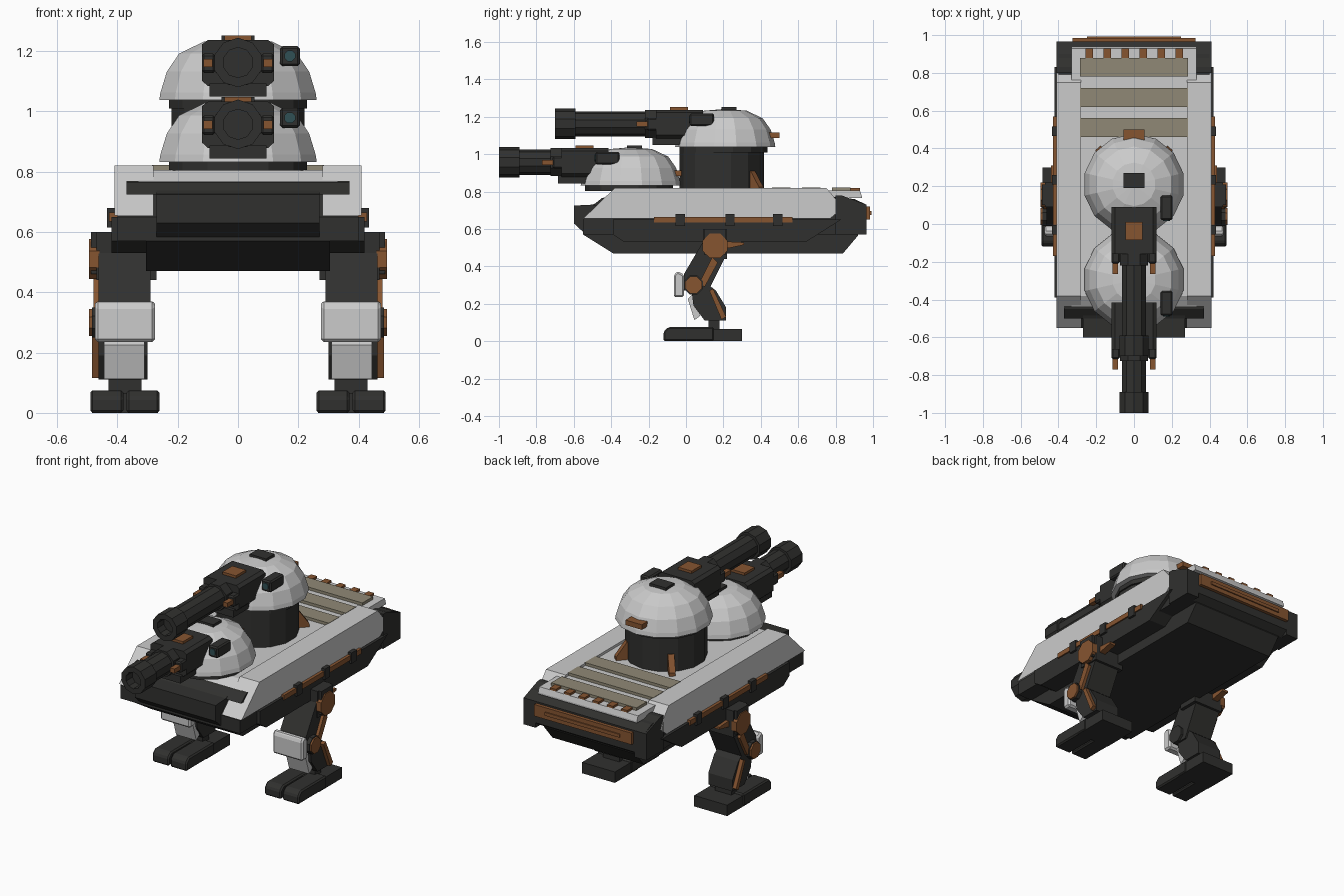
import bpy, bmesh, math
from mathutils import Matrix, Vector

if "Cube" in bpy.data.objects:
    bpy.data.objects.remove(bpy.data.objects["Cube"])


def material(name, rgb):
    m = bpy.data.materials.new(name)
    m.diffuse_color = (*rgb, 1)
    m.use_nodes = True
    m.node_tree.nodes["Principled BSDF"].inputs["Base Color"].default_value = m.diffuse_color
    return m


LIGHT = material("light_armour", (0.55, 0.55, 0.55))
DARK = material("dark_metal", (0.03, 0.03, 0.028))
BROWN = material("copper_brown", (0.24, 0.09, 0.03))
TAN = material("tan_slats", (0.28, 0.25, 0.18))
GLASS = material("lens", (0.03, 0.08, 0.09))


def finish(name, bm, mat, mirror=False, bevel=0.0):
    bmesh.ops.recalc_face_normals(bm, faces=bm.faces)
    me = bpy.data.meshes.new(name)
    bm.to_mesh(me)
    bm.free()
    me.materials.append(mat)
    ob = bpy.data.objects.new(name, me)
    bpy.context.collection.objects.link(ob)
    if bevel:
        b = ob.modifiers.new("bevel", 'BEVEL')
        b.width, b.segments = bevel, 1
    if mirror:
        ob.modifiers.new("mirror", 'MIRROR')
    return ob


def prism(name, pts, a, b, mat, axis='X', **kw):
    """Extrude an outline from a to b: (y, z) points along X, or (x, z) points along Y."""
    bm = bmesh.new()
    put = (lambda p, d: (d, p[0], p[1])) if axis == 'X' else (lambda p, d: (p[0], d, p[1]))
    r0 = [bm.verts.new(put(p, a)) for p in pts]
    r1 = [bm.verts.new(put(p, b)) for p in pts]
    bm.faces.new(r0)
    bm.faces.new(r1)
    n = len(pts)
    for i in range(n):
        j = (i + 1) % n
        bm.faces.new((r0[i], r0[j], r1[j], r1[i]))
    return finish(name, bm, mat, **kw)


def box(name, x, y, z, mat, **kw):
    return prism(name, [(y[0], z[0]), (y[1], z[0]), (y[1], z[1]), (y[0], z[1])], *x, mat, **kw)


def ngon(cy, cz, r, n=8):
    r /= math.cos(math.pi / n)
    return [(cy + r * math.cos((2 * i + 1) * math.pi / n),
             cz + r * math.sin((2 * i + 1) * math.pi / n)) for i in range(n)]


def lathe(name, prof, centre, n, mat, axis='Z', **kw):
    """Spin (radius, height) points round Z or Y; radius 0 ends close to a point."""
    bm = bmesh.new()
    rings = []
    for r, h in prof:
        ring = []
        for i in range(n if r else 1):
            t = (2 * i + 1) * math.pi / n
            u, v = r * math.cos(t), r * math.sin(t)
            p = Vector((u, v, h)) if axis == 'Z' else Vector((u, h, v))
            ring.append(bm.verts.new(p + Vector(centre)))
        rings.append(ring)
    for a, b in zip(rings, rings[1:]):
        for i in range(n):
            j = (i + 1) % n
            f = [a[i % len(a)], a[j % len(a)], b[j % len(b)], b[i % len(b)]]
            bm.faces.new(list(dict.fromkeys(f)))
    return finish(name, bm, mat, **kw)


# Hull
prism("lower_hull", [(-.55, .60), (-.55, .57), (-.39, .47), (.84, .47), (.92, .565), (.92, .60)],
      -.305, .305, DARK)
prism("main_hull", [(-.55, .57), (.92, .57), (.965, .60), (.965, .73), (.90, .76), (.80, .77),
                    (-.43, .76), (-.55, .65)], -.40, .40, DARK)
prism("nose_plate", [(-.54, .575), (-.60, .63), (-.60, .725), (-.50, .73), (-.42, .77),
                     (-.30, .77), (-.30, .575)], -.27, .27, DARK)
prism("front_strip", [(-.50, .725), (-.45, .765), (-.40, .775), (-.40, .725)], -.37, .37, DARK)
prism("side_skirt", [(-.39, .65), (-.39, .57), (-.33, .53), (.64, .53), (.83, .65)],
      .30, .42, DARK, mirror=True)
prism("rear_corner", [(.36, .955), (.41, .83), (.41, .965), (.36, .965)], 0, .001, DARK).hide_render = True
prism("rear_corner_guard", [(.80, .57), (.965, .57), (.965, .73), (.83, .78), (.80, .78)],
      .33, .41, DARK, mirror=True)

# Light armour and deck
prism("side_armour", [(-.38, .82), (.75, .82), (.83, .725), (.83, .705), (.77, .655), (-.55, .655)],
      .28, .41, LIGHT, mirror=True)
prism("centre_deck", [(-.44, .765), (-.38, .805), (.93, .805), (.94, .775), (.94, .765)],
      -.33, .33, LIGHT)
for i, y in enumerate((.46, .62, .78)):
    box(f"deck_slat_{i}", (-.285, .285), (y, y + .10), (.80, .822), TAN)
for i in range(6):
    x = -.238 + i * .0955
    box(f"exhaust_block_{i}", (x - .02, x + .02), (.79, .93), (.79, .818), BROWN)
box("rear_panel", (-.325, .325), (.95, .985), (.65, .72), BROWN)
box("rear_panel_bar", (-.25, .25), (.98, .992), (.675, .695), BROWN)
box("side_rail", (.40, .428), (-.17, .57), (.635, .665), BROWN, mirror=True)
for i, y in enumerate((-.03, .235, .49)):
    box(f"rail_bracket_{i}", (.40, .434), (y - .025, y + .025), (.615, .68), DARK, mirror=True)

# Turrets: (name, dome centre y, dome base z, muzzle y)
DOME = [(0, 0), (.268, 0), (.264, .025), (.242, .095), (.20, .155), (.115, .195), (0, .205)]
for tag, cy, z, muzzle in (("front", -.295, .832, -1.0), ("rear", .21, 1.037, -.70)):
    zc = z + .125
    lathe(tag + "_dome", DOME, (0, cy, z), 14, LIGHT)
    lathe(tag + "_dome_ring", [(0, 0), (.235, 0), (.235, .03), (0, .03)], (0, cy - .01, z - .028), 14, DARK)
    box(tag + "_roof_hatch", (-.055, .055), (cy - .02, cy + .06), (z + .19, z + .215), DARK)
    box(tag + "_rear_box", (-.055, .055), (cy + .20, cy + .29), (z + .05, z + .08), BROWN)
    # gun with hollow muzzle
    k = 1 / math.cos(math.pi / 10)
    lathe(tag + "_barrel", [(0, .06), (.05, .06), (.05, 0), (.078 * k, 0), (.078 * k, .11),
                            (.064 * k, .11), (.064 * k, cy - muzzle - .1), (0, cy - muzzle - .1)],
          (0, muzzle, zc), 10, DARK, axis='Y')
    # mantlet and its fittings
    c = [(-.12, -.06), (-.10, -.078), (.10, -.078), (.12, -.06),
         (.12, .06), (.10, .075), (-.10, .075), (-.12, .06)]
    prism(tag + "_mantlet", [(u, zc + v) for u, v in c], cy - .37, cy - .12, DARK, axis='Y')
    prism(tag + "_mantlet_collar", ngon(0, zc, .075), cy - .43, cy - .36, DARK, axis='Y')
    box(tag + "_mantlet_base", (-.095, .095), (cy - .39, cy - .2), (z + .012, z + .055), DARK)
    box(tag + "_mantlet_cap", (-.045, .045), (cy - .295, cy - .2), (zc + .06, zc + .09), BROWN)
    box(tag + "_side_cylinder", (.075, .12), (cy - .42, cy - .33), (zc - .035, zc + .03), DARK,
        mirror=True, bevel=.008)
    box(tag + "_side_rod", (.085, .115), (cy - .475, cy - .40), (zc - .015, zc + .012), BROWN, mirror=True)
    # sensor beside the gun
    box(tag + "_sensor", (.14, .205), (cy - .19, cy - .06), (z + .113, z + .18), DARK, bevel=.008)
    prism(tag + "_sensor_lens", ngon(.172, z + .147, .018), cy - .195, cy - .18, GLASS, axis='Y')

# Rear turret neck with gussets
lathe("turret_neck", [(0, .78), (.226, .78), (.226, 1.03), (0, 1.03)], (0, .19, 0), 14, DARK)
for s in (-1, 1):
    g = prism(f"neck_gusset_{s}", [(.18, .80), (.285, .80), (.285, .825), (.225, .91), (.18, .91)],
              -.018, .018, BROWN)
    g.matrix_world = Matrix.Translation((0, .19, 0)) @ Matrix.Rotation(s * math.radians(42), 4, 'Z')

# Legs (right side, mirrored)
M = dict(mirror=True)
box("hip_block", (.27, .47), (.09, .22), (.44, .60), DARK, **M)
box("hip_cap", (.44, .488), (.10, .21), (.46, .60), DARK, **M)
prism("hip_disc", ngon(.155, .51, .066), .46, .494, BROWN, **M)
prism("hip_rod", [(.18, .49), (.24, .50), (.31, .515), (.31, .528), (.18, .535)], .40, .44, BROWN, **M)
prism("thigh", [(.09, .53), (.22, .53), (.22, .47), (.11, .25), (.03, .25), (-.01, .29), (-.01, .36)],
      .29, .462, DARK, **M)
prism("thigh_rod", [(.14, .45), (.17, .42), (.10, .29), (.07, .31)], .455, .48, BROWN, **M)
prism("knee_joint", ngon(.04, .30, .05), .275, .485, DARK, **M)
prism("knee_disc", ngon(.04, .30, .045), .48, .495, BROWN, **M)
prism("knee_pad", [(-.065, .235), (-.065, .355), (-.045, .375), (-.01, .355), (-.01, .235)],
      .275, .475, LIGHT, bevel=.01, **M)
box("knee_pad_bracket", (.30, .45), (-.02, .03), (.27, .34), DARK, **M)
prism("shin", [(.03, .27), (.11, .31), (.16, .27), (.215, .18), (.215, .11), (.10, .11), (.04, .19)],
      .30, .462, DARK, **M)
prism("shin_guard", [(.01, .225), (.035, .25), (.075, .135), (.045, .112)], .31, .445, LIGHT, **M)
prism("shin_rod", [(.125, .27), (.145, .28), (.215, .13), (.19, .115)], .455, .485, BROWN, **M)
box("ankle", (.32, .43), (.12, .18), (.05, .13), DARK, **M)
for tag, x in (("inner", .26), ("outer", .38)):
    prism(tag + "_toe", [(-.12, 0), (.15, 0), (.15, .075), (-.095, .075), (-.12, .05)],
          x, x + .11, DARK, bevel=.008, **M)
box("heel", (.265, .485), (.08, .30), (0, .066), DARK, **M)

# Drop the unused corner helper
bpy.data.objects.remove(bpy.data.objects["rear_corner"])
